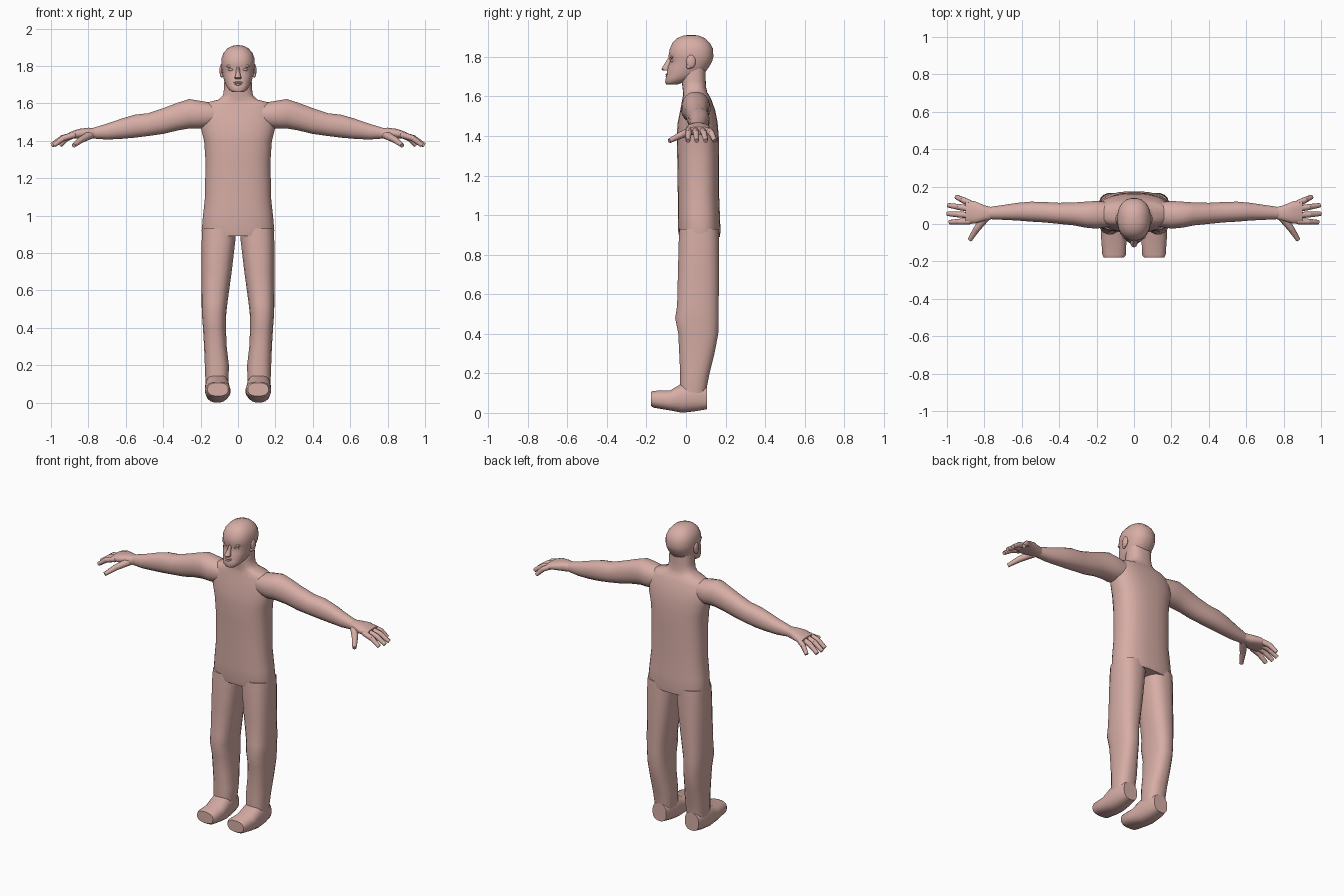
import bpy, bmesh, math
from mathutils import Vector, Matrix

cube = bpy.data.objects.get("Cube")
if cube:
    bpy.data.objects.remove(cube)

# Single skin colour for the whole figure
skin = bpy.data.materials.new("skin pink")
skin.use_nodes = True
colour = (0.68, 0.42, 0.38, 1)
skin.diffuse_color = colour
shader = skin.node_tree.nodes["Principled BSDF"]
shader.inputs["Base Color"].default_value = colour
shader.inputs["Roughness"].default_value = 0.8


def finish(name, bm, mirrored=False, angle=45):
    """Turn a bmesh into a smooth skin object, optionally mirrored across x."""
    bmesh.ops.recalc_face_normals(bm, faces=bm.faces)
    mesh = bpy.data.meshes.new(name)
    bm.to_mesh(mesh)
    bm.free()
    mesh.materials.append(skin)
    obj = bpy.data.objects.new(name, mesh)
    bpy.context.scene.collection.objects.link(obj)
    bpy.ops.object.select_all(action='DESELECT')
    obj.select_set(True)
    bpy.context.view_layer.objects.active = obj
    bpy.ops.object.shade_smooth_by_angle(angle=math.radians(angle))
    if mirrored:
        mirror = obj.modifiers.new("mirror", 'MIRROR')
        mirror.use_mirror_merge = False
    return obj


def loft(name, axis, rings, mirrored=False, sides=20, power=2.5, angle=45):
    """Skin rounded cross-sections: (position, low u, high u, low v, high v)."""
    bm = bmesh.new()
    loops = []
    for t, ulow, uhigh, vlow, vhigh in rings:
        loop = []
        for i in range(sides):
            a = math.tau * (i + 0.5) / sides
            c, s = math.cos(a), math.sin(a)
            c = math.copysign(abs(c) ** (2 / power), c)
            s = math.copysign(abs(s) ** (2 / power), s)
            u = (ulow + uhigh) / 2 + c * (uhigh - ulow) / 2
            v = (vlow + vhigh) / 2 + s * (vhigh - vlow) / 2
            place = {'x': (t, u, v), 'y': (u, t, v), 'z': (u, v, t)}[axis]
            loop.append(bm.verts.new(place))
        loops.append(loop)
    for low, high in zip(loops, loops[1:]):
        for i in range(sides):
            j = (i + 1) % sides
            bm.faces.new((low[i], low[j], high[j], high[i]))
    bm.faces.new(loops[0])
    bm.faces.new(loops[-1])
    return finish(name, bm, mirrored, angle)


def centred(rows):
    """Expand (z, half width, front, back) rows into symmetric rings."""
    return [(z, -w, w, front, back) for z, w, front, back in rows]


def digit(name, points, radii):
    """Jointed finger made of tapered segments with round knuckles."""
    bm = bmesh.new()
    for p, q, r, s in zip(points, points[1:], radii, radii[1:]):
        p, q = Vector(p), Vector(q)
        turn = (q - p).to_track_quat('Z', 'Y').to_matrix().to_4x4()
        bmesh.ops.create_cone(bm, cap_ends=True, segments=8, radius1=r, radius2=s,
                              depth=(q - p).length,
                              matrix=Matrix.Translation((p + q) / 2) @ turn)
        bmesh.ops.create_uvsphere(bm, u_segments=8, v_segments=6, radius=r,
                                  matrix=Matrix.Translation(p))
    finish(name, bm, True)


def blob(name, centre, size, mirrored=False):
    """Small ellipsoid for a facial feature."""
    bm = bmesh.new()
    bmesh.ops.create_uvsphere(bm, u_segments=12, v_segments=8, radius=1,
                              matrix=Matrix.Translation(centre) @ Matrix.Diagonal((*size, 1)))
    finish(name, bm, mirrored)


# Torso running up into the neck
loft("torso", 'z', centred([
    (.89, .19, -.035, .172), (.92, .195, -.04, .175), (1, .188, -.042, .172),
    (1.1, .177, -.042, .168), (1.3, .175, -.045, .168), (1.4, .182, -.048, .166),
    (1.47, .2, -.042, .16), (1.53, .2, -.03, .148), (1.58, .19, -.02, .13),
    (1.605, .165, -.015, .118), (1.62, .105, -.015, .108), (1.645, .08, -.018, .102),
    (1.68, .075, -.022, .1), (1.74, .073, -.02, .1)]), sides=28)

# Legs, tucked up into the torso
loft("legs", 'z', [
    (.05, .06, .165, -.03, .1), (.12, .05, .175, -.032, .104),
    (.2, .048, .178, -.03, .12), (.3, .06, .182, -.035, .145),
    (.4, .064, .188, -.04, .164), (.48, .062, .194, -.056, .165),
    (.54, .055, .195, -.046, .166), (.7, .033, .195, -.042, .168),
    (.86, .014, .195, -.038, .168), (.93, .008, .192, -.034, .166)], True)

# Feet, blunt at the toes and lowest under the arch
loft("feet", 'y', [
    (-.178, .052, .163, .035, .106), (-.165, .042, .17, .026, .112),
    (-.08, .04, .176, .012, .114), (-.02, .046, .176, 0, .15),
    (.05, .052, .174, .008, .15), (.105, .065, .162, .018, .13)], True)

# Arms from inside the shoulder to the wrist
loft("arms", 'x', [
    (.12, -.012, .115, 1.48, 1.6), (.2, -.026, .124, 1.465, 1.614),
    (.26, -.02, .12, 1.465, 1.624), (.32, -.008, .116, 1.455, 1.605),
    (.4, 0, .114, 1.436, 1.575), (.48, .008, .118, 1.425, 1.548),
    (.55, .012, .12, 1.416, 1.54), (.62, .018, .114, 1.41, 1.52),
    (.7, .022, .102, 1.406, 1.492), (.78, .026, .09, 1.412, 1.468)], True, power=2.2)

# Hands
loft("palms", 'x', [
    (.76, .026, .09, 1.414, 1.468), (.8, .016, .1, 1.41, 1.47),
    (.85, .002, .122, 1.412, 1.464), (.9, .004, .128, 1.41, 1.446)], True)

# Four fingers fan out and droop
fan = [("index", .014, .01, .985), ("middle", .047, .055, .997),
       ("ring", .082, .1, .993), ("little", .112, .145, .95)]
for label, root, tip, reach in fan:
    middle = ((.88 + reach) / 2, (root + tip) / 2, 1.414)
    digit(label + "_fingers", [(.88, root, 1.43), middle, (reach, tip, 1.376)],
          [.017, .016, .012])
digit("thumbs", [(.79, .04, 1.432), (.84, -.025, 1.405), (.878, -.085, 1.375)],
      [.024, .018, .012])

# Head from chin to crown
loft("head", 'z', centred([
    (1.66, .03, -.1, -.045), (1.672, .048, -.106, -.01), (1.695, .064, -.102, .05),
    (1.72, .074, -.097, .096), (1.75, .082, -.092, .118), (1.78, .087, -.08, .134),
    (1.8, .09, -.09, .139), (1.84, .089, -.083, .138), (1.87, .078, -.07, .122),
    (1.895, .056, -.044, .096), (1.907, .032, -.014, .066), (1.911, .01, .015, .04)]),
    sides=24, power=2.3, angle=60)

# Face features
loft("nose", 'z', centred([
    (1.73, .016, -.116, -.08), (1.738, .019, -.125, -.08),
    (1.75, .014, -.118, -.075), (1.795, .008, -.09, -.06)]), sides=10, power=2)
blob("upper_lip", (0, -.095, 1.711), (.026, .009, .006))
blob("lower_lip", (0, -.096, 1.701), (.022, .008, .006))
blob("eyes", (.036, -.065, 1.781), (.017, .014, .009), True)
blob("brows", (.038, -.069, 1.799), (.025, .013, .008), True)
blob("ears", (.089, .025, 1.776), (.01, .024, .034), True)
blob("ear_lobes", (.086, .014, 1.752), (.009, .013, .014), True)
